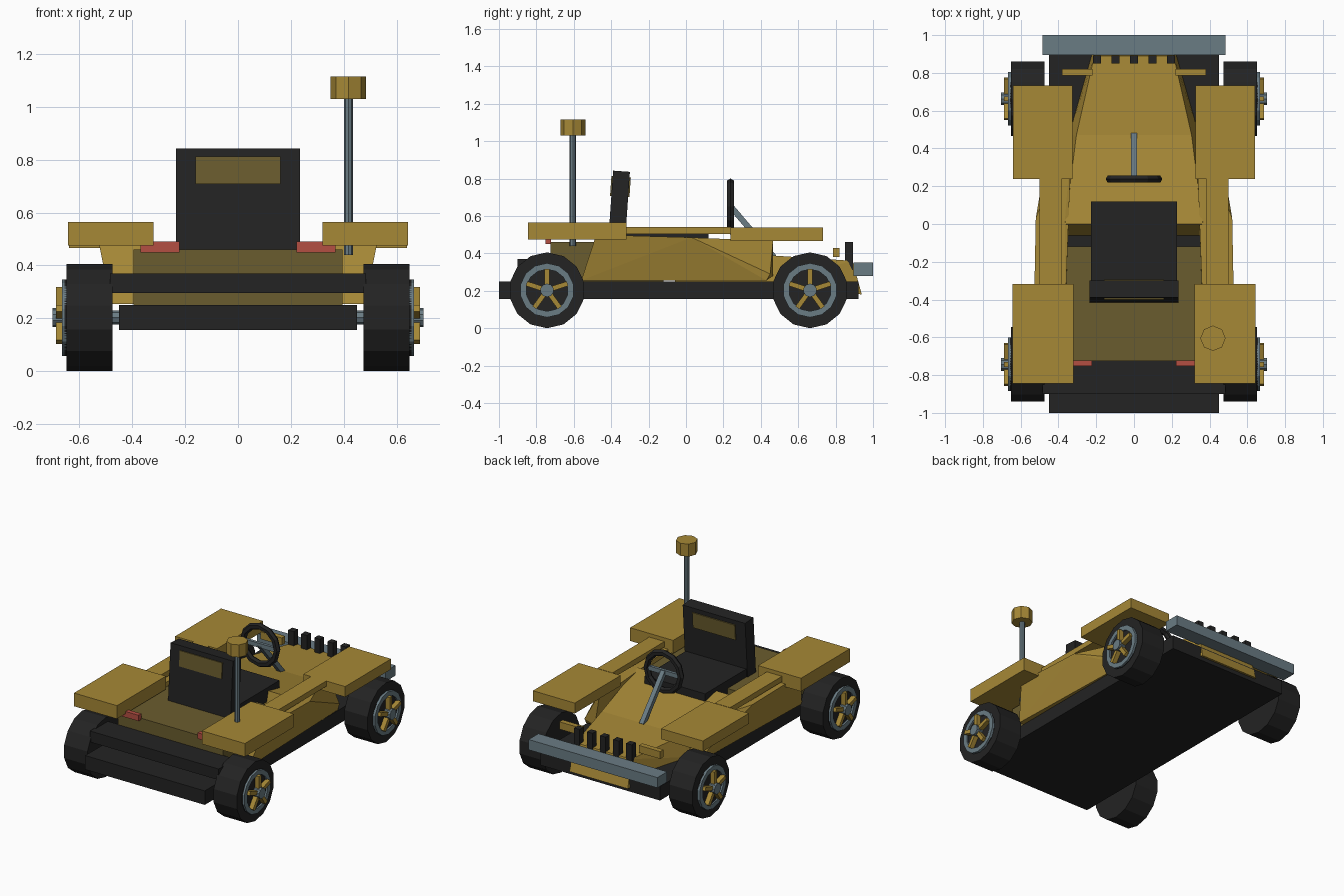
import bpy, bmesh, math
from mathutils import Vector, Matrix

if "Cube" in bpy.data.objects:
    bpy.data.objects.remove(bpy.data.objects["Cube"])


def material(name, rgb):
    m = bpy.data.materials.new(name)
    m.diffuse_color = [((c / 255 + 0.055) / 1.055) ** 2.4 for c in rgb] + [1]
    m.use_nodes = True
    m.node_tree.nodes["Principled BSDF"].inputs["Base Color"].default_value = m.diffuse_color
    return m


YELLOW = material("mustard yellow", (166, 136, 54))
OLIVE = material("dark olive", (106, 92, 46))
BLACK = material("black", (35, 35, 35))
STEEL = material("blue grey steel", (106, 124, 132))
RED = material("tail red", (180, 78, 66))


def finish(name, bm, mat):
    bmesh.ops.recalc_face_normals(bm, faces=bm.faces)
    me = bpy.data.meshes.new(name)
    bm.to_mesh(me)
    bm.free()
    me.materials.append(mat)
    ob = bpy.data.objects.new(name, me)
    bpy.context.collection.objects.link(ob)
    return ob


def hull(name, pts, mat):
    """Convex solid around a few corner points."""
    bm = bmesh.new()
    for p in pts:
        bm.verts.new(p)
    res = bmesh.ops.convex_hull(bm, input=bm.verts)
    junk = {v for v in res["geom_interior"] if isinstance(v, bmesh.types.BMVert)}
    bmesh.ops.delete(bm, geom=list(junk), context='VERTS')
    bmesh.ops.dissolve_limit(bm, angle_limit=0.01, verts=bm.verts, edges=bm.edges)
    return finish(name, bm, mat)


def box(name, x, y, z, mat):
    return hull(name, [(a, b, c) for a in x for b in y for c in z], mat)


def both(x, s):
    return (s * x[0], s * x[1])


def rod(name, a, b, r, mat, n=8, phase=0.0):
    """Straight prism from a to b."""
    a, b = Vector(a), Vector(b)
    bm = bmesh.new()
    rot = (b - a).to_track_quat('Z', 'Y').to_matrix().to_4x4()
    bmesh.ops.create_cone(bm, cap_ends=True, segments=n, radius1=r, radius2=r, depth=(b - a).length,
                          matrix=Matrix.Translation((a + b) / 2) @ rot @ Matrix.Rotation(phase, 4, 'Z'))
    return finish(name, bm, mat)


def ring(name, centre, profile, n, axis, mat):
    """Closed (radius, offset) profile swept round the x or y axis."""
    bm = bmesh.new()
    rows = []
    for i in range(n):
        t = 2 * math.pi * i / n
        row = []
        for r, o in profile:
            u, w = r * math.sin(t), r * math.cos(t)
            d = (o, u, w) if axis == 'X' else (u, o, w)
            row.append(bm.verts.new(Vector(centre) + Vector(d)))
        rows.append(row)
    k = len(profile)
    for i in range(n):
        p, q = rows[i], rows[(i + 1) % n]
        for j in range(k):
            bm.faces.new((p[j], p[(j + 1) % k], q[(j + 1) % k], q[j]))
    return finish(name, bm, mat)


# chassis, bumpers and rear deck
box("chassis", (-.45, .45), (-1, .922), (.155, .25), BLACK)
box("rear_bumper", (-.485, .485), (-.9, -.72), (.295, .37), BLACK)
box("front_bumper", (-.485, .485), (.895, 1), (.28, .35), STEEL)
box("rear_deck", (-.395, .395), (-.725, -.12), (.25, .46), OLIVE)

# hood: steep cowl, then flatter nose
def section(y, xt, zt, xb, yb=None, zb=.25):
    return [p for s in (-1, 1) for p in ((s * xt, y, zt), (s * xb, y if yb is None else yb, zb))]

hull("cowl", section(0, .365, .49, .39, -.06) + section(.47, .305, .388, .345), YELLOW)
hull("nose", section(.47, .305, .388, .345) + section(.89, .21, .36, .22, .94, .18), YELLOW)

# grille teeth
for i in range(-2, 3):
    box("grille_tooth", (i * .098 - .021, i * .098 + .021), (.85, .893), (.31, .46), BLACK)

for s in (-1, 1):
    # flared side pods that taper in before the front wheels
    hull("side_pod", [(s * x, y, z) for x, y, z in (
        (.365, -.48, .5), (.53, -.48, .5), (.365, .03, .485), (.52, .03, .485),
        (.33, .465, .465), (.345, .465, .465),
        (.365, -.56, .255), (.48, -.56, .255), (.36, .465, .28), (.45, .45, .29),
        (.36, .43, .255), (.45, .43, .255))], YELLOW)
    box("side_rail", both((.385, .5), s), (-.32, .24), (.503, .54), YELLOW)
    box("front_fender", both((.325, .64), s), (.238, .732), (.467, .538), YELLOW)
    box("rear_fender", both((.32, .643), s), (-.845, -.318), (.475, .565), YELLOW)
    # lights
    box("head_light", both((.22, .38), s), (.785, .82), (.38, .43), YELLOW)
    box("tail_light", both((.222, .37), s), (-.752, -.722), (.45, .49), RED)

# wheels
for s in (-1, 1):
    for y in (-.743, .663):
        c = (0, y, .2027)
        rod("tire", (s * .475, y, .2027), (s * .65, y, .2027), .2027, BLACK, 14,
            0 if s > 0 else math.pi)
        rod("wheel_disc", (s * .64, y, .2027), (s * .656, y, .2027), .145, BLACK, 14)
        ring("rim", c, [(.112, s * .645), (.145, s * .645), (.145, s * .667), (.112, s * .667)],
             14, 'X', STEEL)
        rod("axle", (s * .44, y, .2027), (s * .48, y, .2027), .027, STEEL)
        rod("hub", (s * .64, y, .2027), (s * .703, y, .2027), .036, STEEL, 10)
        for k in range(5):
            sp = box("spoke", both((.655, .688), s), (-.013, .013), (.02, .115), YELLOW)
            sp.data.transform(Matrix.Translation(c) @ Matrix.Rotation(k * math.tau / 5, 4, 'X'))

# seat with front and rear patches on the leaning back
box("seat_cushion", (-.228, .228), (-.33, .12), (.42, .515), BLACK)
lean = Matrix.Translation((0, -.372, .45)) @ Matrix.Rotation(math.radians(-4), 4, 'X')
for name, x, y, z, m in (
        ("seat_back", .235, (-.045, .045), (0, .39), BLACK),
        ("seat_back_rear_patch", .16, (-.052, -.044), (.255, .36), OLIVE),
        ("seat_back_front_patch", .16, (.044, .052), (.255, .36), OLIVE)):
    box(name, (-x, x), y, z, m).data.transform(lean)

# steering wheel, crossbar and column
ring("steering_wheel", (0, .238, .65),
     [(.128 + .022 * math.cos(a), .022 * math.sin(a)) for a in (k * math.pi / 3 for k in range(6))],
     12, 'Y', BLACK)
box("steering_crossbar", (-.12, .12), (.228, .248), (.635, .665), STEEL)
rod("steering_column", (0, .238, .652), (0, .47, .38), .022, STEEL, 4, math.pi / 4)

# antenna mast
rod("mast", (.418, -.605, .44), (.418, -.605, 1.035), .017, STEEL)
rod("mast_cap", (.418, -.605, 1.03), (.418, -.605, 1.115), .067, YELLOW)
